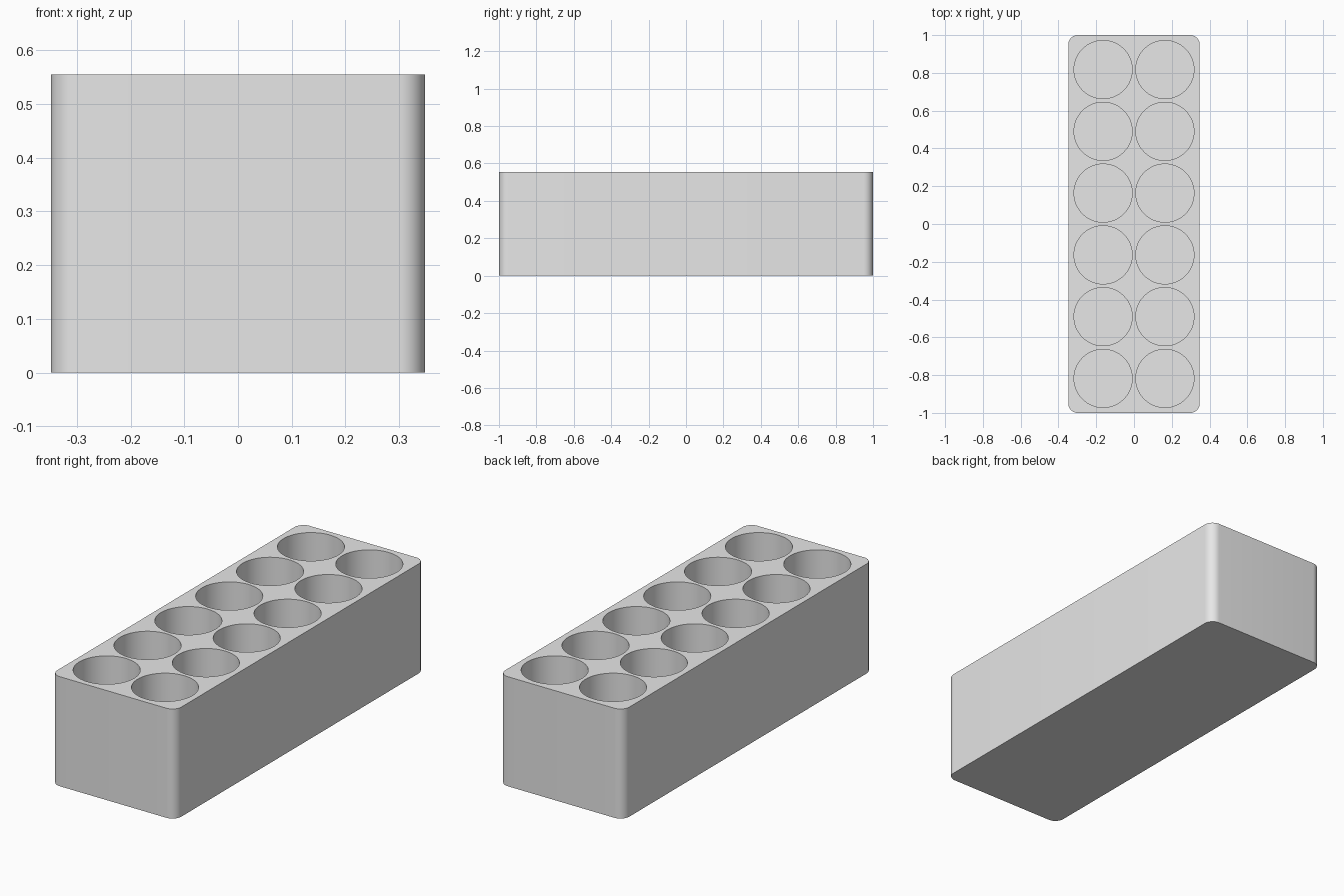
import bpy
import bmesh
from mathutils import Matrix

cube = bpy.data.objects.get("Cube")
if cube:
    bpy.data.objects.remove(cube, do_unlink=True)

HALF_X, HALF_Y, HEIGHT = 0.348, 1.0, 0.555
CORNER = 0.05
HOLE_RADIUS, PITCH, FLOOR = 0.154, 0.327, 0.04
COLUMNS, ROWS = 2, 6


def make_object(name, bm):
    mesh = bpy.data.meshes.new(name)
    bmesh.ops.recalc_face_normals(bm, faces=bm.faces)
    bm.to_mesh(mesh)
    bm.free()
    obj = bpy.data.objects.new(name, mesh)
    bpy.context.collection.objects.link(obj)
    return obj


grey = bpy.data.materials.new("plain grey")
grey.use_nodes = True
colour = (0.8, 0.8, 0.8, 1)
grey.diffuse_color = colour
grey.node_tree.nodes["Principled BSDF"].inputs["Base Color"].default_value = colour

# Block with rounded upright corners
bm = bmesh.new()
bmesh.ops.create_cube(bm, size=1, matrix=Matrix.Translation((0, 0, HEIGHT / 2))
                      @ Matrix.Diagonal((2 * HALF_X, 2 * HALF_Y, HEIGHT, 1)))
upright = [e for e in bm.edges if abs(e.verts[0].co.z - e.verts[1].co.z) > HEIGHT / 2]
bmesh.ops.bevel(bm, geom=upright, offset=CORNER, segments=10, profile=0.5, affect='EDGES')
holder = make_object("holder_block", bm)
holder.data.materials.append(grey)

# Round pockets, open at the top
bm = bmesh.new()
top = HEIGHT + 0.1
for column in range(COLUMNS):
    for row in range(ROWS):
        x = (column - (COLUMNS - 1) / 2) * PITCH
        y = (row - (ROWS - 1) / 2) * PITCH
        bmesh.ops.create_cone(bm, cap_ends=True, segments=64,
                              radius1=HOLE_RADIUS, radius2=HOLE_RADIUS, depth=top - FLOOR,
                              matrix=Matrix.Translation((x, y, (top + FLOOR) / 2)))
cutter = make_object("pocket_cutter", bm)
cutter.hide_render = True
cutter.data.materials.append(grey)

cut = holder.modifiers.new("pockets", 'BOOLEAN')
cut.operation = 'DIFFERENCE'
cut.solver = 'EXACT'
cut.object = cutter

bpy.ops.object.select_all(action='DESELECT')
holder.select_set(True)
bpy.context.view_layer.objects.active = holder
bpy.ops.object.modifier_apply(modifier=cut.name)
bpy.data.objects.remove(cutter, do_unlink=True)
bpy.ops.object.shade_smooth_by_angle(angle=0.6)
